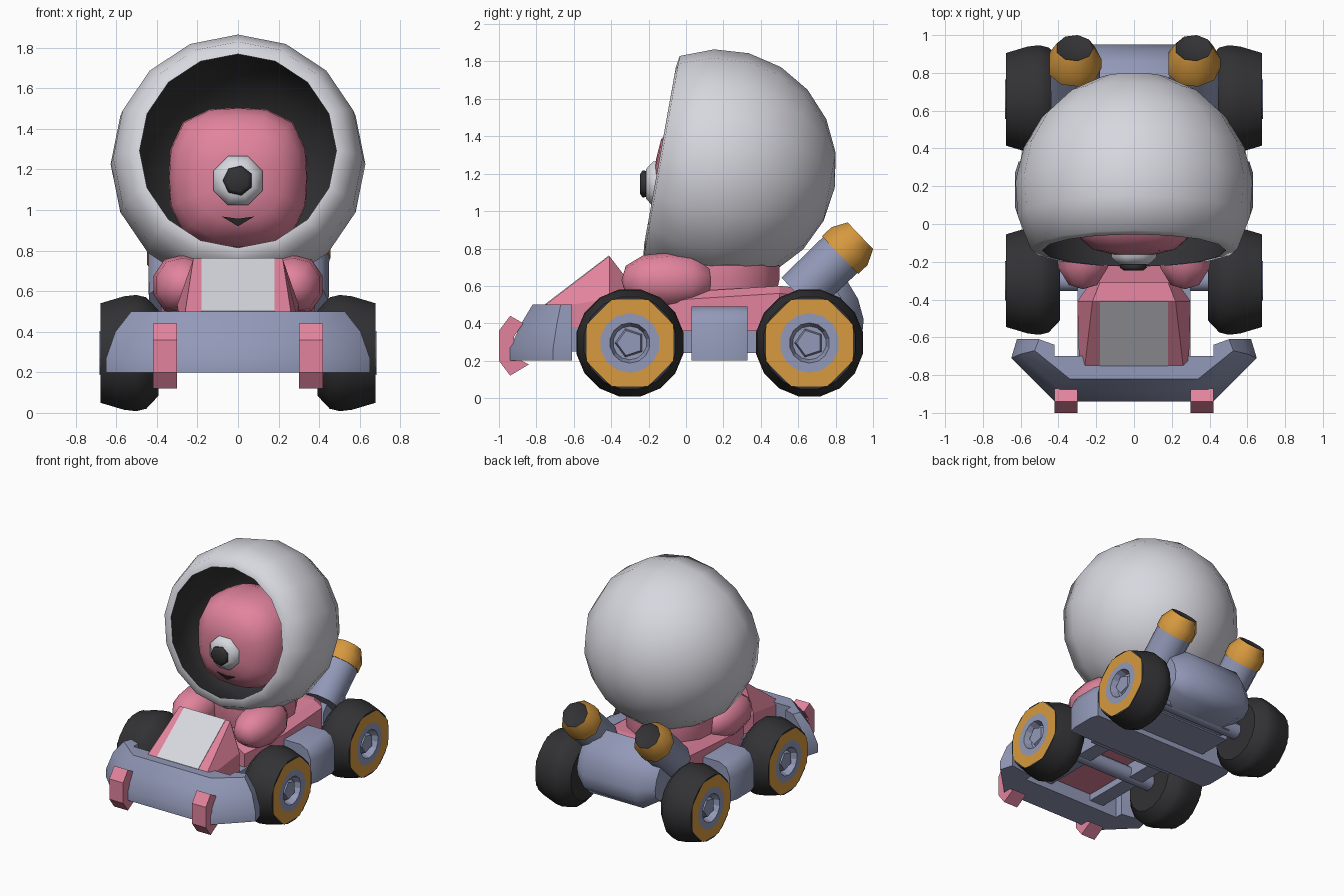
import bpy, bmesh, math
from mathutils import Matrix, Vector

if "Cube" in bpy.data.objects:
    bpy.data.objects.remove(bpy.data.objects["Cube"])

def material(name, color):
    m = bpy.data.materials.new(name)
    m.diffuse_color = (*color, 1)
    m.use_nodes = True
    m.node_tree.nodes["Principled BSDF"].inputs["Base Color"].default_value = m.diffuse_color
    return m

BLUE = material("slate_blue", (0.29, 0.32, 0.48))
PINK = material("pink", (0.76, 0.23, 0.34))
WHITE = material("white", (0.68, 0.68, 0.74))
BLACK = material("charcoal", (0.032, 0.032, 0.035))
ORANGE = material("orange", (0.68, 0.32, 0.05))

def finish(name, bm, mats, smooth=None):
    bmesh.ops.remove_doubles(bm, verts=bm.verts[:], dist=1e-5)
    bmesh.ops.recalc_face_normals(bm, faces=bm.faces[:])
    me = bpy.data.meshes.new(name)
    bm.to_mesh(me)
    bm.free()
    ob = bpy.data.objects.new(name, me)
    bpy.context.collection.objects.link(ob)
    for m in mats:
        me.materials.append(m)
    if smooth:
        bpy.ops.object.select_all(action='DESELECT')
        ob.select_set(True)
        bpy.context.view_layer.objects.active = ob
        bpy.ops.object.shade_smooth_by_angle(angle=math.radians(smooth))
    return ob

def axis_matrix(pos, direction):
    """Local z along direction."""
    return Matrix.Translation(pos) @ Vector(direction).to_track_quat('Z', 'Y').to_matrix().to_4x4()

def lathe(name, profile, matrix, segs, mats, bands=None, smooth=None, phase=0.5):
    """Turn (radius, height) points; bands gives a material per strip."""
    bm = bmesh.new()
    rings = [[bm.verts.new(matrix @ Vector((r * math.cos((k + phase) * math.tau / segs),
                                            r * math.sin((k + phase) * math.tau / segs), h)))
              for k in range(segs)] if r > 0 else [bm.verts.new(matrix @ Vector((0, 0, h)))]
             for r, h in profile]
    for i, (a, b) in enumerate(zip(rings, rings[1:])):
        for k in range(segs):
            n = (k + 1) % segs
            vs = [a[k % len(a)], a[n % len(a)], b[n % len(b)], b[k % len(b)]]
            f = bm.faces.new(list(dict.fromkeys(vs)))
            f.material_index = bands[i] if bands else 0
    return finish(name, bm, mats, smooth)

def loft(name, sections, mats, smooth=None):
    """Join equally long outlines into a capped solid."""
    bm = bmesh.new()
    rings = [[bm.verts.new(p) for p in s] for s in sections]
    n = len(rings[0])
    for a, b in zip(rings, rings[1:]):
        for k in range(n):
            bm.faces.new((a[k], a[(k + 1) % n], b[(k + 1) % n], b[k]))
    bm.faces.new(rings[0])
    bm.faces.new(rings[-1])
    return finish(name, bm, mats, smooth)

def box(name, x, y, z, mat):
    return loft(name, [[(x[0], y[0], h), (x[1], y[0], h), (x[1], y[1], h), (x[0], y[1], h)] for h in z], [mat])

def ellipsoid(name, center, radii, mat, u=14, v=8, power=2.0):
    """Ball with poles along y; a power above 2 makes it boxier."""
    bm = bmesh.new()
    bmesh.ops.create_uvsphere(bm, u_segments=u, v_segments=v, radius=1, matrix=Matrix.Rotation(math.pi / 2, 4, 'X'))
    for vert in bm.verts:
        k = sum(abs(c) ** power for c in vert.co) ** (-1 / power)
        vert.co = Vector(center) + Vector([c * k * r for c, r in zip(vert.co, radii)])
    return finish(name, bm, [mat], 60)

# Helmet: outer shell, white lip and dark hollow
R, t0 = 0.63, math.acos(0.31 / 0.63)
outer = [(R * math.sin(math.pi - (math.pi - t0) * i / 7), R * math.cos(math.pi - (math.pi - t0) * i / 7))
         for i in range(8)]
outer[0] = (0, -R)
inner = [(0.485, 0.32), (0.53, 0.14), (0.54, 0.0), (0.45, -0.25), (0.25, -0.42), (0, -0.46)]
lathe("helmet", outer + inner, axis_matrix((0, 0.175, 1.235), (0, -0.984, 0.176)), 16,
      [WHITE, BLACK], [0] * 8 + [1] * 5, 85, phase=0)

# Head with nose and mouth
HC, HR, HP = Vector((0, 0.15, 1.16)), Vector((0.342, 0.315, 0.345)), 3.0
ellipsoid("head", HC, HR, PINK, 16, 10, HP)
lathe("snout", [(0.13, 0), (0.13, 0.045), (0.085, 0.085), (0, 0.085)],
      axis_matrix((0, -0.13, 1.145), (0, -1, 0)), 8, [WHITE], smooth=65)
lathe("nose", [(0.07, 0), (0.075, 0.025), (0.055, 0.038), (0, 0.038)],
      axis_matrix((0, -0.207, 1.145), (0, -1, 0)), 7, [BLACK], smooth=65)
def on_face(x, z, off):
    q = 1 - (abs(x) / HR.x) ** HP - (abs(z - HC.z) / HR.z) ** HP
    return (x, HC.y - HR.y * q ** (1 / HP) - off, z)
mouth = [(-0.08, 0.968), (0, 0.957), (0.08, 0.968), (0, 0.92)]
loft("mouth", [[on_face(x, z, o) for x, z in mouth] for o in (0.0, 0.009)], [BLACK])

# Torso and arms
lathe("torso", [(0, 0.5), (0.3, 0.5), (0.33, 0.63), (0.33, 0.71), (0.28, 0.72), (0, 0.67)],
      Matrix.Translation((0, 0.18, 0)), 12, [PINK], smooth=40)
for s in (-1, 1):
    ellipsoid("arm", (s * 0.27, -0.10, 0.63), (0.15, 0.245, 0.148), PINK, 10, 6, 2.4)

# Hood with a pale centre panel
def hood_section(y, w, top, mid, tw):
    return [(-w, y, 0.3), (w, y, 0.3), (w, y, mid), (tw, y, top), (-tw, y, top), (-w, y, mid)]
loft("hood", [hood_section(-0.75, 0.29, 0.5, 0.48, 0.26), hood_section(-0.41, 0.30, 0.76, 0.53, 0.22),
              hood_section(-0.31, 0.23, 0.63, 0.465, 0.18)], [PINK])
loft("hood_panel", [[(-0.18, -0.753, 0.5 + o), (0.18, -0.753, 0.5 + o), (0.18, -0.412, 0.76 + o),
                     (-0.18, -0.412, 0.76 + o)] for o in (-0.004, 0.003)], [WHITE])
loft("hood_panel_front", [[(-0.18, y, 0.3), (0.18, y, 0.3), (0.18, y, 0.502), (-0.18, y, 0.502)]
                          for y in (-0.753, -0.748)], [WHITE])

# Seat tub
loft("seat_tub", [[(-w, y, 0.36), (w, y, 0.36), (w, y, z - 0.04), (w - 0.06, y, z), (-w + 0.06, y, z), (-w, y, z - 0.04)]
                  for y, w, z in ((-0.32, 0.28, 0.52), (0.02, 0.38, 0.57), (0.5, 0.38, 0.6), (0.6, 0.3, 0.59))], [PINK])

# Front bumper: plan outline shrunk towards the top
def bumper_outline(xs, front, corner, z):
    half = [(0.42 * xs, front), (0.65 * xs, corner), (0.62 * xs, -0.61), (0.42, -0.64), (0.42, -0.70)]
    return [(x, y, z) for x, y in half] + [(-x, y, z) for x, y in reversed(half)]
loft("front_bumper", [bumper_outline(1, -0.94, -0.71, 0.2), bumper_outline(1, -0.94, -0.71, 0.27),
                      bumper_outline(0.93, -0.88, -0.69, 0.40), bumper_outline(0.81, -0.82, -0.67, 0.5)],
     [BLUE], 50)

# Bumper guards
guard = [(-0.94, 0.44), (-0.87, 0.40), (-0.92, 0.33), (-0.92, 0.22), (-0.84, 0.18),
         (-0.94, 0.12), (-1.0, 0.2), (-1.0, 0.36)]
for s in (-1, 1):
    loft("bumper_guard", [[(s * x, y, z) for y, z in guard] for x in (0.30, 0.42)], [PINK])

# Side pods joined under the floor
pod = [(-0.63, 0.2), (0.63, 0.2), (0.63, 0.39), (0.60, 0.46), (0.54, 0.49),
       (-0.54, 0.49), (-0.60, 0.46), (-0.63, 0.39)]
loft("side_pods", [[(x * k, y, z) for x, z in pod] for y, k in ((0.03, 0.97), (0.09, 1), (0.27, 1), (0.33, 0.97))],
     [BLUE], 50)

# Chassis rails, floor and axles
for s in (-1, 1):
    box("chassis_rail", sorted((s * 0.18, s * 0.30)), (-0.72, 0.7), (0.25, 0.38), BLUE)
box("floor_pan", (-0.36, 0.36), (-0.05, 0.6), (0.24, 0.40), BLUE)
for y in (-0.30, 0.66):
    lathe("axle", [(0, -0.5), (0.06, -0.5), (0.06, 0.5), (0, 0.5)],
          axis_matrix((0, y, 0.295), (1, 0, 0)), 8, [BLUE], smooth=50)

# Wheels: round tyre, octagonal rim, recessed hub and nut
for s in (-1, 1):
    for y in (-0.30, 0.66):
        def at(x):
            return axis_matrix((s * x, y, 0.295), (s, 0, 0))
        lathe("tyre", [(0, 0), (0.215, 0), (0.28, 0.06), (0.292, 0.11), (0.285, 0.17), (0.25, 0.286), (0.12, 0.286),
                       (0.12, 0.2), (0, 0.2)], at(0.392), 16, [BLACK], smooth=35)
        lathe("rim", [(0.252, 0), (0.13, 0)], at(0.680), 8, [ORANGE])
        lathe("hub", [(0.16, 0), (0.108, 0), (0.09, -0.055), (0, -0.055)], at(0.682), 14, [BLUE])
        lathe("wheel_nut", [(0.08, 0), (0.07, 0.035), (0, 0.035)], at(0.628), 5, [BLUE])

# Rear engine barrel
def engine_section(x, k):
    pts = [(0.50, 0.25), (0.86, 0.25), (0.94, 0.32), (0.95, 0.42), (0.92, 0.53), (0.86, 0.63),
           (0.72, 0.70), (0.60, 0.62), (0.50, 0.5)]
    return [(x, 0.72 + (y - 0.72) * k, 0.44 + (z - 0.44) * k) for y, z in pts]
loft("engine", [engine_section(-0.34, 0.65), engine_section(-0.23, 1), engine_section(0.23, 1),
                engine_section(0.34, 0.65)], [BLUE], 40)

# Exhaust pipes with orange tips and dark mouths
for s in (-1, 1):
    lathe("exhaust", [(0, 0), (0.132, 0), (0.135, 0.31), (0.142, 0.31), (0.142, 0.38), (0.1, 0.46), (0.09, 0.452), (0, 0.452)],
          axis_matrix((s * 0.315, 0.60, 0.55), (0, 0.72, 0.69)), 9, [BLUE, ORANGE, BLACK],
          [0, 0, 1, 1, 1, 2, 2], 50)
